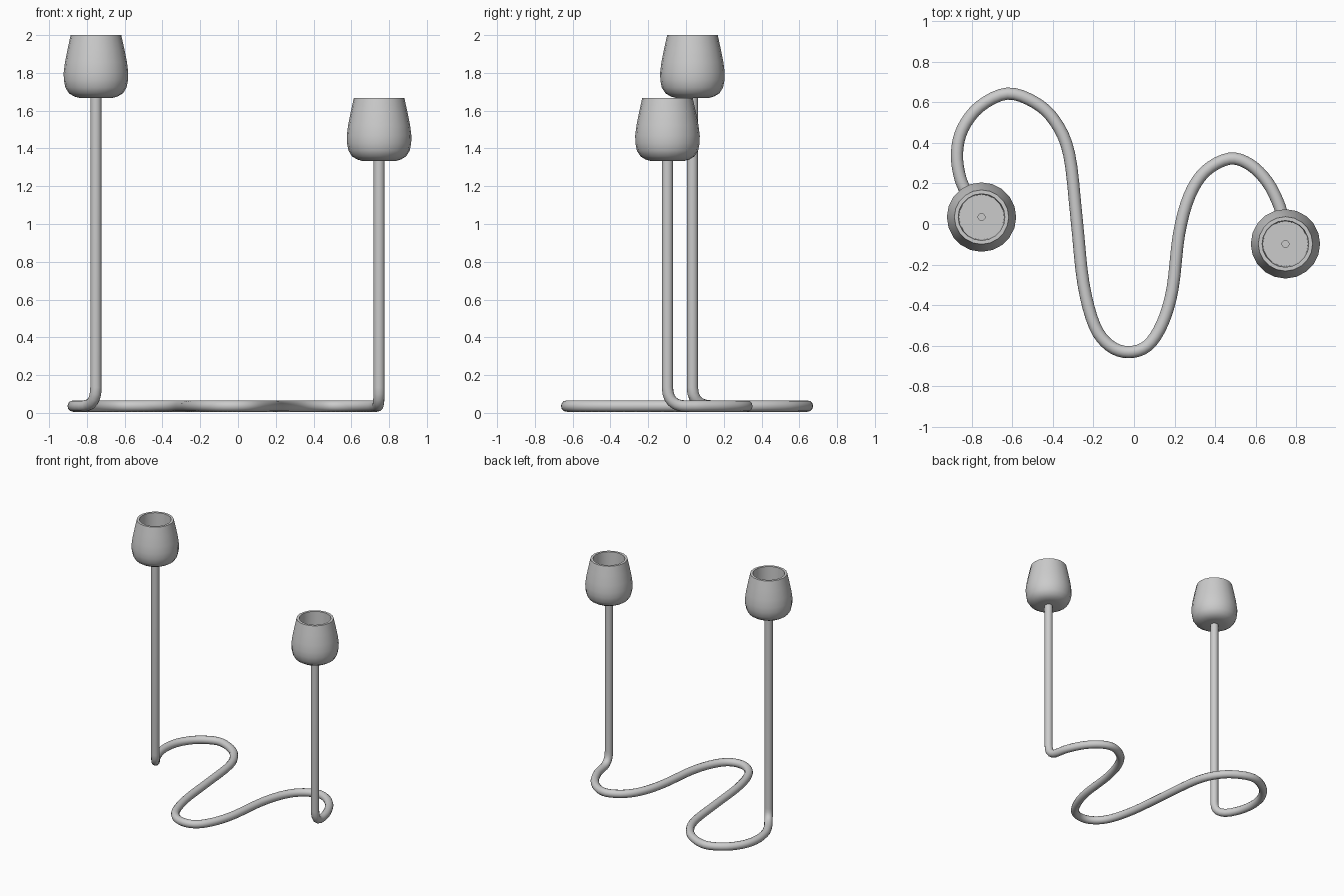
import bpy, bmesh, math
from mathutils import Vector

if "Cube" in bpy.data.objects:
    bpy.data.objects.remove(bpy.data.objects["Cube"])

metal = bpy.data.materials.new("satin_grey_metal")
metal.diffuse_color = (0.6, 0.6, 0.6, 1)
metal.use_nodes = True
metal.node_tree.nodes["Principled BSDF"].inputs["Base Color"].default_value = metal.diffuse_color

R = 0.03          # tube radius
Z0 = 0.036        # height of the base tube's centre line
LEFT = (-0.752, 0.034)
RIGHT = (0.747, -0.098)


def finish(ob, angle):
    ob.data.materials.clear()
    ob.data.materials.append(metal)
    bpy.ops.object.select_all(action='DESELECT')
    ob.select_set(True)
    bpy.context.view_layer.objects.active = ob
    bpy.ops.object.shade_smooth_by_angle(angle=math.radians(angle))


def catmull(pts, n=4):
    p = [2 * pts[0] - pts[1]] + pts + [2 * pts[-1] - pts[-2]]
    out = []
    for i in range(1, len(p) - 2):
        a, b, c, d = p[i - 1:i + 3]
        for k in range(n):
            t = k / n
            out.append(0.5 * (2 * b + (c - a) * t + (2 * a - 5 * b + 4 * c - d) * t * t
                              + (3 * b - a - 3 * c + d) * t ** 3))
    return out + [pts[-1]]


def bend(stem, base, rise=0.1, n=6):
    """Quarter bend from a vertical stem into the base direction."""
    a = Vector((*stem, Z0 + rise))
    b = Vector((*stem, Z0))
    return [a * (1 - t) ** 2 + b * 2 * t * (1 - t) + base * t * t
            for t in [k / n for k in range(n)]]


# Wavy rod: one bent tube forming both stems and the base
wave = [(-0.82, 0.14), (-0.858, 0.23), (-0.873, 0.35), (-0.845, 0.47), (-0.76, 0.58),
        (-0.625, 0.643), (-0.49, 0.60), (-0.39, 0.507), (-0.32, 0.345), (-0.283, 0.025),
        (-0.25, -0.29), (-0.195, -0.50), (-0.12, -0.60), (-0.027, -0.632), (0.067, -0.60),
        (0.14, -0.49), (0.19, -0.32), (0.222, -0.05), (0.273, 0.138), (0.352, 0.26),
        (0.47, 0.322), (0.57, 0.294), (0.658, 0.207), (0.717, 0.09), (0.738, 0.0)]
base = catmull([Vector((x, y, Z0)) for x, y in wave])
path = ([Vector((*LEFT, 1.69))] + bend(LEFT, base[0]) + base
        + bend(RIGHT, base[-1])[::-1] + [Vector((*RIGHT, 1.36))])

cu = bpy.data.curves.new("wavy_rod", 'CURVE')
cu.dimensions = '3D'
cu.bevel_depth = R
cu.bevel_resolution = 4
cu.use_fill_caps = True
sp = cu.splines.new('POLY')
sp.points.add(len(path) - 1)
for pt, v in zip(sp.points, path):
    pt.co = (*v, 1)
rod = bpy.data.objects.new("wavy_rod", cu)
bpy.context.collection.objects.link(rod)
bpy.context.view_layer.objects.active = rod
rod.select_set(True)
bpy.ops.object.convert(target='MESH')
finish(bpy.context.object, 50)


# Tulip-shaped candle cups: turned profile with a recess and small centre hole
PROFILE = [(0, 0), (0.085, 0), (0.115, 0.008), (0.143, 0.025), (0.162, 0.055),
           (0.17, 0.095), (0.171, 0.135), (0.164, 0.19), (0.15, 0.26), (0.134, 0.333),
           (0.115, 0.333), (0.111, 0.12), (0.017, 0.12), (0.017, 0.105), (0, 0.105)]


def cup(name, pos, z, seg=20):
    bm = bmesh.new()
    vs = [bm.verts.new((r, 0, h)) for r, h in PROFILE]
    es = [bm.edges.new(e) for e in zip(vs, vs[1:])]
    bmesh.ops.spin(bm, geom=vs + es, cent=(0, 0, 0), axis=(0, 0, 1),
                   angle=math.tau, steps=seg)
    bmesh.ops.remove_doubles(bm, verts=bm.verts, dist=0.0005)
    bmesh.ops.recalc_face_normals(bm, faces=bm.faces)
    me = bpy.data.meshes.new(name)
    bm.to_mesh(me)
    bm.free()
    ob = bpy.data.objects.new(name, me)
    ob.location = (*pos, z)
    bpy.context.collection.objects.link(ob)
    finish(ob, 40)


cup("tall_candle_cup", LEFT, 1.667)
cup("short_candle_cup", RIGHT, 1.333)
